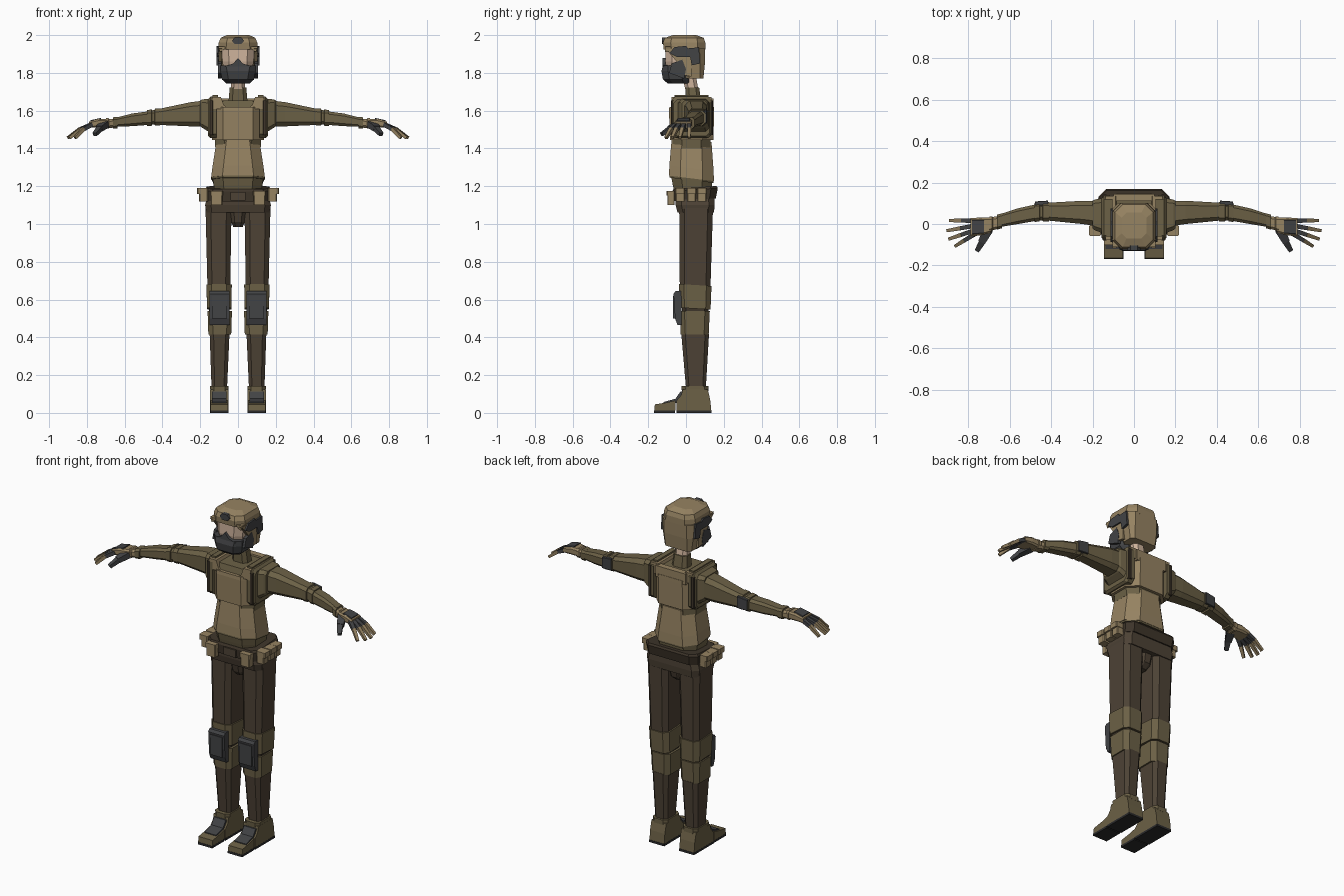
import bpy, bmesh, math
from mathutils import Vector


def material(name, r, g, b):
    m = bpy.data.materials.new(name)
    lin = lambda v: ((v / 255 + 0.055) / 1.055) ** 2.4
    m.diffuse_color = (lin(r), lin(g), lin(b), 1)
    return m


TAN = material("tan", 150, 131, 98)
OLIVE = material("olive", 108, 97, 70)
BROWN = material("brown", 77, 66, 53)
DARK = material("dark_brown", 62, 53, 42)
CHAR = material("charcoal", 66, 67, 69)
SKIN = material("skin", 205, 178, 155)
SOLE = material("black_rubber", 42, 42, 43)


def build(name, bm, mat, mirror=False):
    for side in ((1, -1) if mirror else (1,)):
        b = bm.copy()
        for v in b.verts:
            v.co.x *= side
        bmesh.ops.recalc_face_normals(b, faces=b.faces)
        label = name if not mirror else ("left_" if side > 0 else "right_") + name
        me = bpy.data.meshes.new(label)
        b.to_mesh(me)
        b.free()
        me.materials.append(mat)
        bpy.context.collection.objects.link(bpy.data.objects.new(label, me))
    bm.free()


def loft(name, rings, mat, mirror=False, axis='z', ch=0.25, tilt=0.0):
    """Chamfered-rectangle sections (t, a0, a1, b0, b1) along z or x."""
    bm = bmesh.new()
    loops = []
    for t, a0, a1, b0, b1 in rings:
        c = ch * min(a1 - a0, b1 - b0)
        pts = [(a0 + c, b0), (a1 - c, b0), (a1, b0 + c), (a1, b1 - c),
               (a1 - c, b1), (a0 + c, b1), (a0, b1 - c), (a0, b0 + c)]
        if ch == 0:
            pts = pts[0::2]
        loops.append([bm.verts.new((a, b, t + tilt * b) if axis == 'z' else (t, a, b))
                      for a, b in pts])
    n = len(loops[0])
    for p, q in zip(loops, loops[1:]):
        for i in range(n):
            bm.faces.new((p[i], p[(i + 1) % n], q[(i + 1) % n], q[i]))
    bm.faces.new(loops[0])
    bm.faces.new(loops[-1])
    build(name, bm, mat, mirror)


def box(name, x0, x1, y0, y1, z0, z1, mat, mirror=False, ch=0):
    loft(name, [(z0, x0, x1, y0, y1), (z1, x0, x1, y0, y1)], mat, mirror, ch=ch)


def prism(name, pts, lo, hi, mat, mirror=False, axis='y'):
    """Outline extruded along y (points x,z) or x (points y,z)."""
    bm = bmesh.new()
    put = (lambda p, d: (p[0], d, p[1])) if axis == 'y' else (lambda p, d: (d, p[0], p[1]))
    a = [bm.verts.new(put(p, lo)) for p in pts]
    b = [bm.verts.new(put(p, hi)) for p in pts]
    bm.faces.new(a)
    bm.faces.new(b)
    for i in range(len(pts)):
        j = (i + 1) % len(pts)
        bm.faces.new((a[i], a[j], b[j], b[i]))
    build(name, bm, mat, mirror)


def bar(name, p, q, w, h, mat, taper=0.8):
    """Mirrored square bar between two points."""
    p, q = Vector(p), Vector(q)
    d = (q - p).normalized()
    s = d.cross(Vector((0, 0, 1))).normalized()
    u = s.cross(d)
    bm = bmesh.new()
    ends = [[bm.verts.new(c + s * w * k * i / 2 + u * h * k * j / 2)
             for i, j in ((-1, -1), (1, -1), (1, 1), (-1, 1))]
            for c, k in ((p, 1), (q, taper))]
    for i in range(4):
        j = (i + 1) % 4
        bm.faces.new((ends[0][i], ends[0][j], ends[1][j], ends[1][i]))
    bm.faces.new(ends[0])
    bm.faces.new(ends[1])
    build(name, bm, mat, True)


# Helmet, face and mask
loft("helmet_dome", [(1.925, -.105, .105, -.118, .102), (1.96, -.102, .102, -.122, .102),
                     (1.985, -.092, .092, -.112, .094), (2.0, -.06, .06, -.07, .055)], TAN, ch=.2)
loft("helmet_back", [(1.77, -.088, .088, .0, .092), (1.85, -.1, .1, -.025, .1),
                     (1.93, -.105, .105, -.05, .102)], TAN, ch=.2)
prism("helmet_temple", [(-.115, 1.93), (-.09, 1.91), (-.05, 1.86), (-.02, 1.79), (.03, 1.78),
                        (.03, 1.93)], .085, .104, TAN, True, 'x')
prism("helmet_brow", [(-.105, 1.94), (-.095, 1.91), (-.06, 1.935), (.06, 1.935), (.095, 1.91),
                      (.105, 1.94)], -.112, -.06, TAN)
loft("face", [(1.78, -.07, .07, -.095, .03), (1.86, -.083, .083, -.11, .03),
              (1.935, -.085, .085, -.108, .03)], SKIN)
loft("mask", [(1.743, -.06, .06, -.095, .015), (1.765, -.085, .085, -.122, .015),
              (1.81, -.093, .093, -.13, .01), (1.84, -.092, .092, -.122, -.01)], CHAR)
prism("mask_nose", [(-.07, 1.835), (-.025, 1.85), (0, 1.878), (.025, 1.85), (.07, 1.835)],
      -.125, -.09, CHAR)
prism("mask_strap", [(-.09, 1.8), (-.075, 1.85), (-.02, 1.87), (.0, 1.82), (-.01, 1.77)],
      .088, .106, CHAR, True, 'x')
prism("headset", [(-.088, 1.905), (-.06, 1.937), (0, 1.943), (.01, 1.93), (.068, 1.935),
                  (.075, 1.85), (.03, 1.84), (.022, 1.885), (-.05, 1.885)],
      .098, .113, CHAR, True, 'x')
prism("helmet_mount", [(-.032, 1.97), (-.018, 1.952), (.018, 1.952), (.032, 1.97),
                       (.018, 1.988), (-.018, 1.988)], -.127, -.1, CHAR)
# Neck
loft("neck", [(1.68, -.038, .038, .005, .07), (1.8, -.038, .038, -.025, .05)], SKIN)
loft("collar", [(1.65, -.05, .05, .0, .08), (1.722, -.044, .044, -.004, .07)], OLIVE)
# Torso
loft("shirt", [(1.4, -.12, .12, -.07, .13), (1.6, -.13, .13, -.075, .13),
               (1.655, -.125, .125, -.06, .125)], OLIVE)
loft("chest_vest", [(1.445, -.138, .138, -.085, .146), (1.6, -.138, .138, -.09, .148),
                    (1.62, -.138, .138, -.088, .148)], TAN)
loft("belly_vest", [(1.245, -.142, .142, -.09, .148), (1.3, -.135, .135, -.088, .146),
                    (1.45, -.112, .112, -.075, .135)], TAN, tilt=-.12)
loft("vest_hem", [(1.235, -.138, .138, -.088, .146), (1.25, -.14, .14, -.088, .146)], OLIVE, tilt=-.12)
loft("shirt_hem", [(1.16, -.12, .12, -.06, .13), (1.2, -.128, .128, -.07, .135),
                   (1.25, -.135, .135, -.08, .14)], OLIVE, tilt=-.1)
prism("vest_strap", [(.138, 1.61), (.05, 1.61), (.075, 1.63), (.09, 1.672), (.138, 1.672)],
      -.078, .135, TAN, True)
box("vest_back", -.1, .1, .11, .146, 1.6, 1.665, TAN)
# Shoulder frames
loft("shoulder_frame", [(.115, -.078, .14, 1.455, 1.675), (.145, -.078, .14, 1.455, 1.675),
                        (.158, -.065, .125, 1.465, 1.66)], OLIVE, True, 'x', .1)
box("shoulder_strap", .105, .135, -.06, .12, 1.66, 1.682, OLIVE, True)
box("frame_edge", .13, .152, -.08, .142, 1.47, 1.655, DARK, True, ch=.2)
loft("shoulder_cap", [(.15, -.045, .125, 1.485, 1.662), (.19, -.03, .118, 1.51, 1.66),
                      (.2, -.02, .112, 1.52, 1.655)], OLIVE, True, 'x', .12)
# Arms
loft("upper_arm", [(.15, -.015, .112, 1.515, 1.657), (.25, .0, .112, 1.517, 1.645),
                   (.43, .018, .102, 1.525, 1.607)], OLIVE, True, 'x', .2)
loft("elbow_band", [(.412, .012, .107, 1.522, 1.613), (.44, .012, .107, 1.522, 1.61),
                    (.442, .018, .1, 1.528, 1.603), (.455, .018, .1, 1.528, 1.602),
                    (.457, .012, .105, 1.52, 1.607), (.482, .01, .102, 1.52, 1.602)],
     OLIVE, True, 'x', .2)
loft("elbow_pad", [(.415, .09, .113, 1.535, 1.605), (.478, .088, .109, 1.533, 1.597)],
     CHAR, True, 'x', .1)
loft("forearm", [(.47, .016, .096, 1.525, 1.597), (.56, .0, .076, 1.518, 1.585),
                 (.65, -.015, .047, 1.515, 1.562)], OLIVE, True, 'x', .2)
loft("sleeve_cuff", [(.637, -.02, .052, 1.507, 1.566), (.663, -.028, .045, 1.504, 1.565)],
     OLIVE, True, 'x', .2)
loft("glove_cuff", [(.66, -.024, .038, 1.51, 1.556), (.682, -.03, .034, 1.508, 1.555),
                    (.686, -.036, .036, 1.505, 1.56), (.698, -.038, .036, 1.505, 1.56)],
     TAN, True, 'x', .25)
# Hands
loft("palm", [(.69, -.042, .03, 1.51, 1.556), (.74, -.055, .032, 1.512, 1.556),
              (.79, -.06, .028, 1.51, 1.541)], TAN, True, 'x', .2)
loft("glove_plate", [(.725, -.045, .02, 1.545, 1.562), (.782, -.05, .02, 1.53, 1.549)],
     CHAR, True, 'x', .15)
fingers = [(.016, .017, .89), (-.009, -.032, .902), (-.032, -.072, .893), (-.052, -.106, .863)]
for i, (yb, yt, xt) in enumerate(fingers):
    a, c = Vector((.775, yb, 1.527)), Vector((xt, yt, 1.456))
    b = a.lerp(c, .5) + Vector((0, 0, .01))
    name = ("little", "ring", "middle", "index")[i]
    bar(name + "_finger_base", a, b, .022, .022, CHAR, .9)
    bar(name + "_finger_tip", b - (c - b) * .05, c, .02, .02, TAN, .75)
bar("thumb_base", (.705, -.03, 1.527), (.735, -.085, 1.505), .045, .036, CHAR, .8)
bar("thumb_tip", (.73, -.08, 1.507), (.758, -.128, 1.475), .032, .026, CHAR, .7)
# Hips, belt and pouches
loft("hips", [(1.06, -.168, .168, -.045, .148), (1.1, -.174, .174, -.055, .152),
              (1.18, -.155, .155, -.06, .15)], BROWN, ch=.15)
loft("belt", [(1.125, -.166, .166, -.068, .158), (1.178, -.172, .172, -.072, .168),
              (1.19, -.165, .165, -.066, .162)], DARK, ch=.15, tilt=.07)
loft("crotch", [(.985, -.025, .025, .0, .08), (1.01, -.036, .036, -.02, .11),
                (1.09, -.045, .045, -.04, .13)], BROWN)
box("front_pouch", .083, .143, -.098, -.06, 1.1, 1.165, TAN, True, ch=.1)
box("front_pouch_flap", .08, .146, -.102, -.06, 1.15, 1.176, TAN, True, ch=.1)
box("buckle", -.04, .04, -.08, -.06, 1.125, 1.17, BROWN)
for i, y in enumerate((-.055, .005, .06)):
    box("side_pouch_%d" % (i + 1), .16, .207, y, y + .048, 1.12, 1.172, TAN, True, ch=.1)
    box("side_pouch_flap_%d" % (i + 1), .16, .217, y - .003, y + .051, 1.16, 1.19, TAN, True, ch=.1)
# Legs
loft("thigh", [(.56, .042, .158, -.03, .126), (.68, .041, .162, -.033, .13),
               (1.09, .034, .172, -.036, .143)], BROWN, True, ch=.2)
loft("knee_upper_band", [(.555, .034, .163, -.034, .13), (.68, .033, .168, -.038, .135)],
     OLIVE, True, ch=.2, tilt=-.06)
loft("knee_joint", [(.5, .045, .152, -.022, .118), (.6, .045, .155, -.022, .12)], DARK, True, ch=.2)
loft("knee_lower_band", [(.415, .036, .157, -.028, .12), (.54, .032, .161, -.034, .126)],
     OLIVE, True, ch=.2)
prism("knee_pad", [(-.025, .465), (-.045, .465), (-.058, .5), (-.066, .63), (-.055, .645),
                   (-.025, .645)], .045, .15, CHAR, True, 'x')
box("knee_pad_plate", .058, .137, -.07, -.05, .5, .62, CHAR, True)
loft("shin", [(.13, .058, .14, .0, .105), (.42, .045, .15, -.025, .122)], BROWN, True, ch=.2)
# Boots
loft("boot_cuff", [(.115, .05, .146, -.022, .118), (.143, .05, .148, -.024, .118)],
     OLIVE, True, ch=.2)
prism("boot_heel", [(-.05, .012), (.134, .012), (.128, .07), (.115, .125), (-.018, .125),
                    (-.025, .095), (-.05, .065)], .05, .147, OLIVE, True, 'x')
prism("boot_toe", [(-.168, .012), (-.055, .012), (-.055, .066), (-.1, .055), (-.165, .045)],
      .052, .145, OLIVE, True, 'x')
prism("instep_plate", [(-.02, .112), (-.03, .112), (-.056, .075), (-.12, .057), (-.12, .045),
                       (-.02, .055)], .06, .137, CHAR, True, 'x')
box("heel_sole", .049, .148, -.05, .136, 0, .013, SOLE, True)
box("toe_sole", .051, .146, -.17, -.057, 0, .013, SOLE, True)
